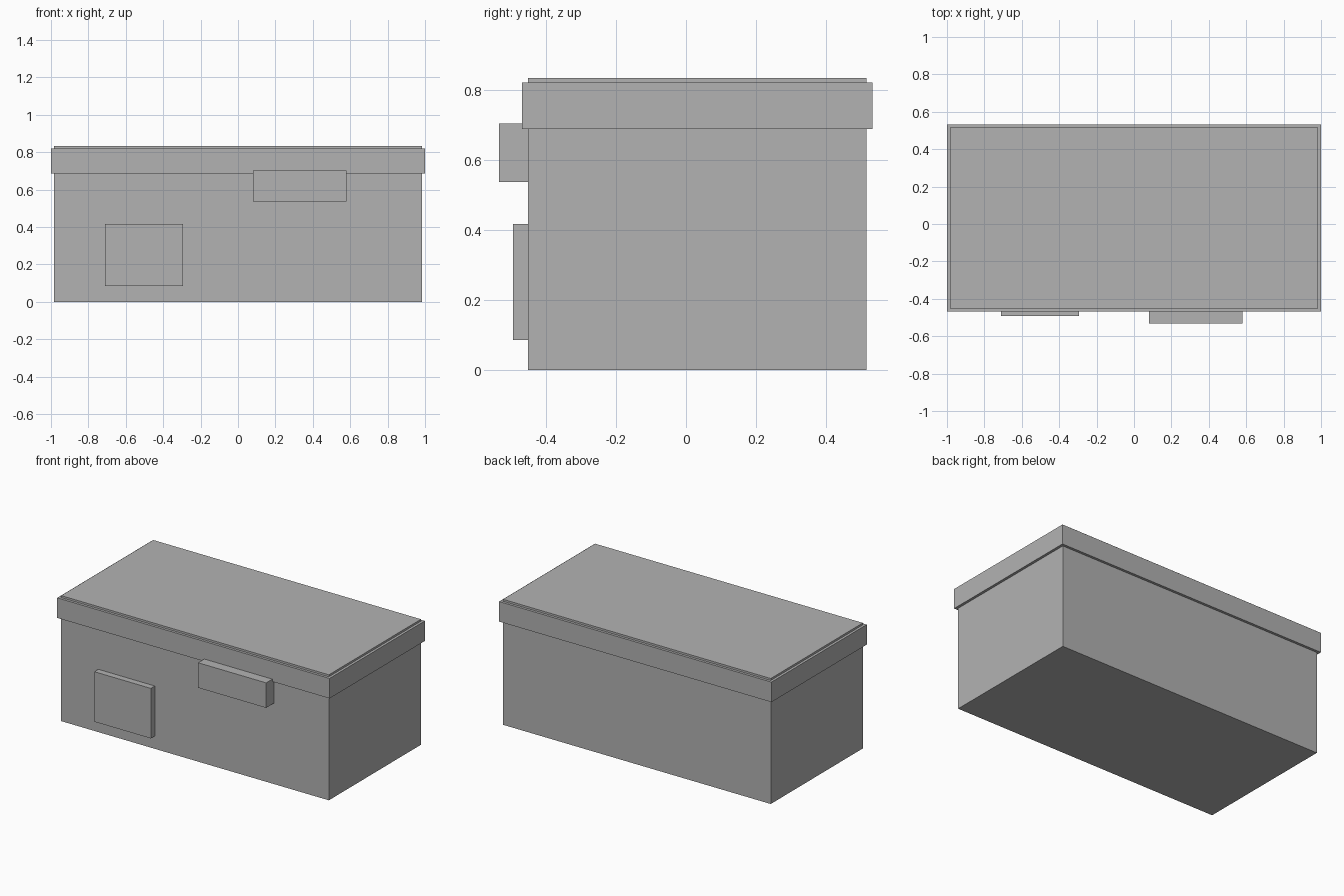
import bpy

if "Cube" in bpy.data.objects:
    bpy.data.objects.remove(bpy.data.objects["Cube"])

# Single flat grey for the whole model
grey = bpy.data.materials.new("plain grey")
grey.diffuse_color = (0.448, 0.448, 0.448, 1.0)
grey.use_nodes = True
grey.node_tree.nodes["Principled BSDF"].inputs["Base Color"].default_value = grey.diffuse_color


def box(name, x, y, z):
    """Axis-aligned box from (min, max) ranges."""
    ranges = (x, y, z)
    bpy.ops.mesh.primitive_cube_add(size=1, location=[(a + b) / 2 for a, b in ranges])
    obj = bpy.context.object
    obj.name = name
    obj.scale = [b - a for a, b in ranges]
    bpy.ops.object.transform_apply(location=False, rotation=False, scale=True)
    obj.data.materials.append(grey)
    return obj


# Main block, rising slightly above the rim
box("body", (-0.983, 0.983), (-0.451, 0.515), (0.0, 0.833))

# Overhanging band around the top
box("roof_rim", (-1.0, 1.0), (-0.468, 0.532), (0.687, 0.82))

# Raised panel low on the front
box("front_panel", (-0.71, -0.295), (-0.493, -0.445), (0.085, 0.417))

# Projecting block under the rim on the front
box("front_awning", (0.08, 0.58), (-0.533, -0.445), (0.537, 0.703))
